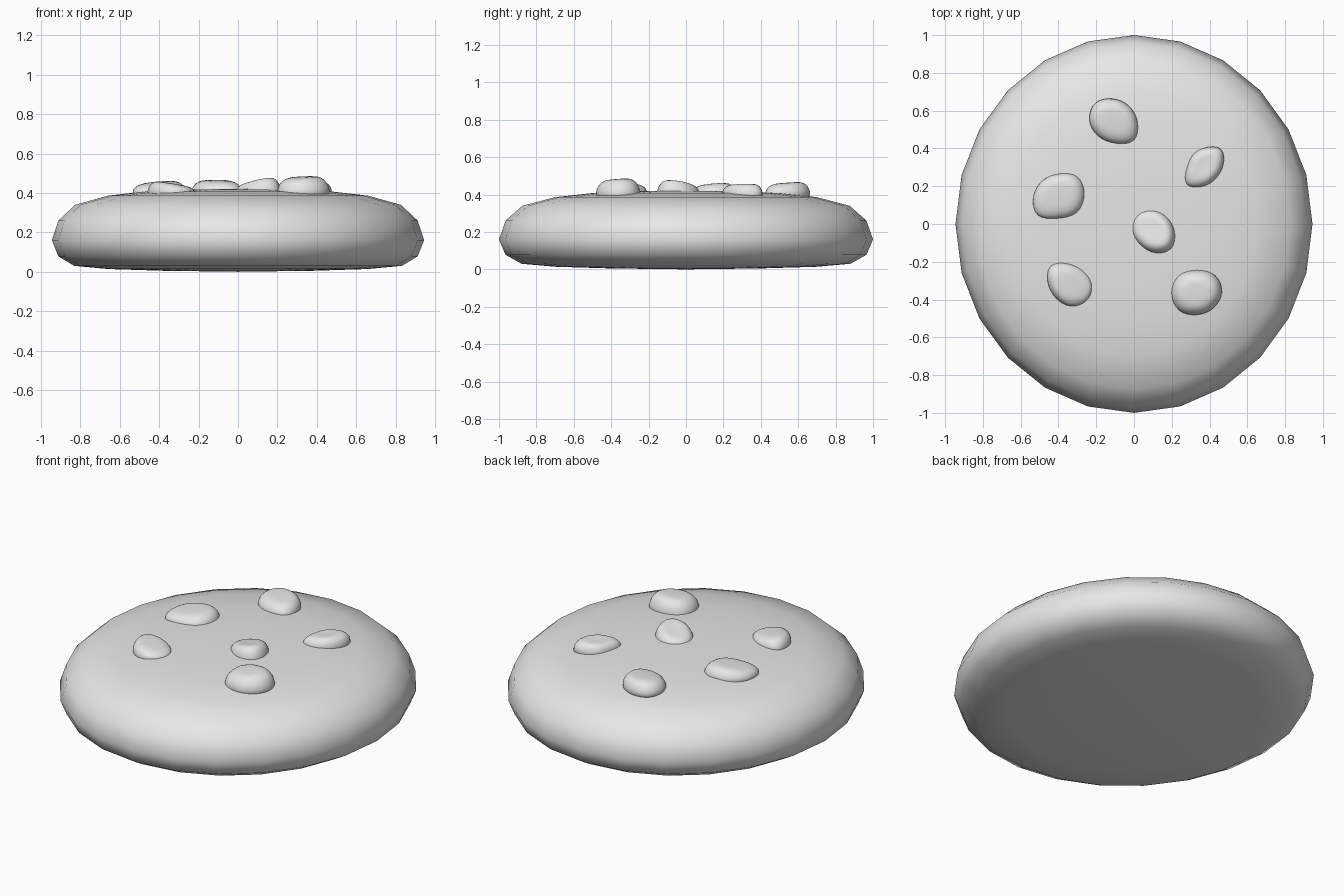
import bpy, bmesh
from math import cos, sin, pi
from mathutils import Vector

default = bpy.data.objects.get("Cube")
if default:
    bpy.data.objects.remove(default, do_unlink=True)

# One plain grey for everything
GREY = (0.8, 0.8, 0.8, 1.0)
grey = bpy.data.materials.new("plain_grey")
grey.use_nodes = True
grey.diffuse_color = GREY
grey.node_tree.nodes["Principled BSDF"].inputs["Base Color"].default_value = GREY


def finish(name, bm):
    """Turn a bmesh into a smooth grey object."""
    bmesh.ops.recalc_face_normals(bm, faces=bm.faces)
    for face in bm.faces:
        face.smooth = True
    mesh = bpy.data.meshes.new(name)
    bm.to_mesh(mesh)
    bm.free()
    mesh.materials.append(grey)
    obj = bpy.data.objects.new(name, mesh)
    bpy.context.collection.objects.link(obj)
    return obj


def build_cookie():
    """Rounded disc: a half profile spun around z, slightly narrower in x."""
    profile = [(0, 0), (0.4, 0.005), (0.7, 0.014), (0.88, 0.03), (0.965, 0.078),
               (1, 0.16), (0.965, 0.26), (0.875, 0.34), (0.7, 0.386),
               (0.5, 0.408), (0.25, 0.418), (0, 0.42)]
    bm = bmesh.new()
    verts = [bm.verts.new((r, 0, z)) for r, z in profile]
    edges = [bm.edges.new(pair) for pair in zip(verts, verts[1:])]
    bmesh.ops.spin(bm, geom=verts + edges, cent=(0, 0, 0), axis=(0, 0, 1),
                   angle=2 * pi, steps=24)
    bmesh.ops.remove_doubles(bm, verts=bm.verts, dist=0.001)
    bmesh.ops.scale(bm, vec=(0.945, 1, 1), verts=bm.verts)
    finish("cookie", bm)


def build_chip(name, centre, top, tilt, dent, radii):
    """Irregular lump: stacked rings of one outline, tilted top, subdivided."""
    bm = bmesh.new()
    cx, cy = centre
    count = len(radii)
    outline = [Vector((cos(2 * pi * i / count), sin(2 * pi * i / count))) * r * 1.17
               for i, r in enumerate(radii)]
    slope = Vector(tilt)
    rings = []
    for scale, z, lean in ((0.9, 0.36, 0), (1, 0.415, 0), (0.72, top, 1)):
        rings.append([bm.verts.new((cx + p.x * scale, cy + p.y * scale,
                                    z + lean * slope.dot(p))) for p in outline])
    crown = bm.verts.new((cx, cy, top - dent))
    for i in range(count):
        j = (i + 1) % count
        for low, high in zip(rings, rings[1:]):
            bm.faces.new((low[i], low[j], high[j], high[i]))
        bm.faces.new((rings[-1][i], rings[-1][j], crown))
    bm.faces.new(rings[0][::-1])
    chip = finish(name, bm)
    sub = chip.modifiers.new("rounding", 'SUBSURF')
    sub.levels = sub.render_levels = 2


build_cookie()

# Chips: centre, top height, slope of the top, dent, outline radii by direction
build_chip("chip_back", (-0.11, 0.55), 0.464, (0, 0.05), 0,
           (.125, .11, .11, .135, .127, .115, .117, .165))
build_chip("chip_back_left", (0.37, 0.31), 0.458, (0.05, 0), 0.01,
           (.10, .135, .09, .08, .08, .15, .11, .09))
build_chip("chip_right", (-0.40, 0.155), 0.456, (0.05, 0.05), 0,
           (.137, .145, .106, .11, .13, .165, .117, .14))
build_chip("chip_middle", (0.106, -0.04), 0.468, (0.15, -0.1), 0.015,
           (.108, .10, .112, .13, .117, .098, .113, .135))
build_chip("chip_front_right", (-0.345, -0.32), 0.45, (-0.12, 0), 0,
           (.127, .10, .106, .148, .107, .095, .115, .13))
build_chip("chip_front_left", (0.333, -0.365), 0.482, (0.03, 0.05), 0,
           (.134, .137, .116, .135, .135, .135, .113, .117))
